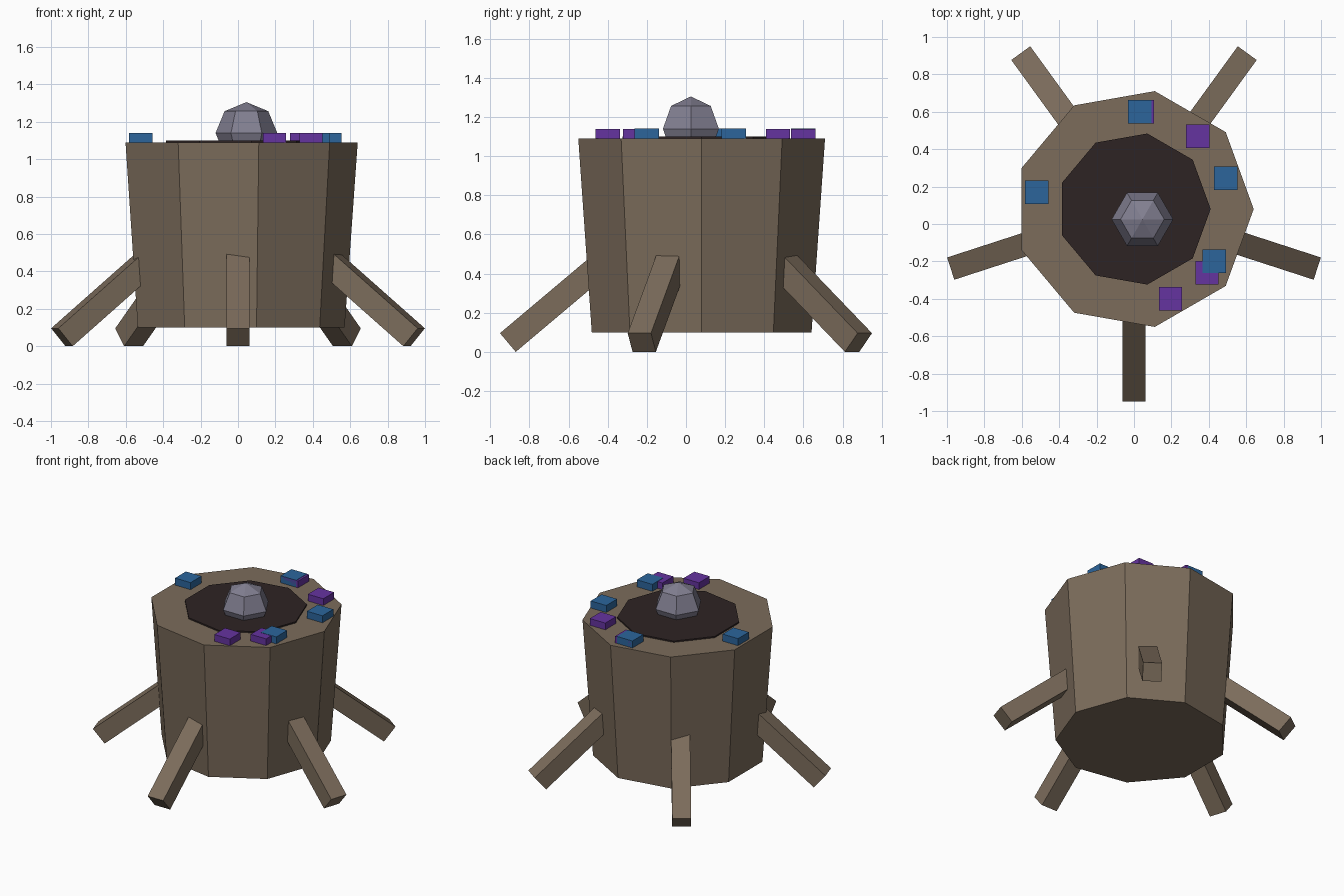
import bpy
import bmesh
from math import sin, cos, tau, radians
from mathutils import Vector, Matrix

if "Cube" in bpy.data.objects:
    bpy.data.objects.remove(bpy.data.objects["Cube"], do_unlink=True)


def material(name, rgb):
    m = bpy.data.materials.new(name)
    m.use_nodes = True
    m.diffuse_color = (*rgb, 1)
    bsdf = m.node_tree.nodes["Principled BSDF"]
    bsdf.inputs["Base Color"].default_value = (*rgb, 1)
    bsdf.inputs["Roughness"].default_value = 0.9
    return m


bark = material("bark brown", (0.2, 0.15, 0.105))
dark = material("dark liquid", (0.027, 0.017, 0.017))
stone = material("grey crystal", (0.22, 0.21, 0.28))
blue = material("blue", (0.025, 0.13, 0.33))
purple = material("purple", (0.13, 0.033, 0.35))


def finish(name, bm, mat):
    bmesh.ops.recalc_face_normals(bm, faces=bm.faces)
    mesh = bpy.data.meshes.new(name)
    bm.to_mesh(mesh)
    bm.free()
    mesh.materials.append(mat)
    ob = bpy.data.objects.new(name, mesh)
    bpy.context.collection.objects.link(ob)
    return ob


def lathe(name, profile, sides, centre, mat):
    """Stack flat-sided rings of (radius, z) and cap both ends."""
    bm = bmesh.new()
    rings = [[bm.verts.new((centre[0] + r * cos(tau * i / sides),
                            centre[1] + r * sin(tau * i / sides), z))
              for i in range(sides)] for r, z in profile]
    for low, high in zip(rings, rings[1:]):
        for i in range(sides):
            j = (i + 1) % sides
            bm.faces.new((low[i], low[j], high[j], high[i]))
    bm.faces.new(rings[0])
    bm.faces.new(rings[-1])
    bmesh.ops.remove_doubles(bm, verts=bm.verts, dist=0.0005)
    return finish(name, bm, mat)


def box(name, size, matrix, mat):
    bm = bmesh.new()
    bmesh.ops.create_cube(bm, size=1, matrix=matrix @ Matrix.Diagonal((*size, 1)))
    return finish(name, bm, mat)


# Nine-sided trunk with a thin dark disc on top
CENTRE = Vector((0, 0.08, 0))
lathe("trunk", [(0.57, 0.1), (0.64, 1.09)], 9, CENTRE, bark)
lathe("dark_disc", [(0.41, 1.08), (0.41, 1.1)], 9, CENTRE, dark)

# Faceted crystal: a coarse sphere half sunk in the disc
R = 0.165
lathe("crystal",
      [(max(R * cos(radians(a)), 0.0001), 1.14 + R * sin(radians(a)))
       for a in (-90, -45, 0, 45, 90)], 6, (0.045, 0.025), stone)

# Five slanted root legs spread around the trunk
TILT, LENGTH, WIDTH = 0.7, 0.75, 0.125
for k in range(5):
    middle = Vector((0.99 - LENGTH / 2 * cos(TILT), 0,
                     0.048 + LENGTH / 2 * sin(TILT)))
    spin = Matrix.Rotation(tau * k / 5 - tau / 4, 4, "Z")
    place = (Matrix.Translation(CENTRE) @ spin @ Matrix.Translation(middle)
             @ Matrix.Rotation(TILT, 4, "Y"))
    box(f"root_leg_{k + 1}", (LENGTH, WIDTH, WIDTH), place, bark)

# Small coloured blocks scattered on the rim
blocks = {
    "blue": (blue, 1.141, [(0.03, 0.6), (-0.52, 0.17), (0.49, 0.245), (0.43, -0.2)]),
    "purple": (purple, 1.139, [(0.045, 0.6), (0.34, 0.47), (0.39, -0.26), (0.195, -0.4)]),
}
for label, (mat, top, spots) in blocks.items():
    for n, (x, y) in enumerate(spots):
        box(f"{label}_block_{n + 1}", (0.125, 0.125, 0.06),
            Matrix.Translation((x, y, top - 0.03)), mat)
